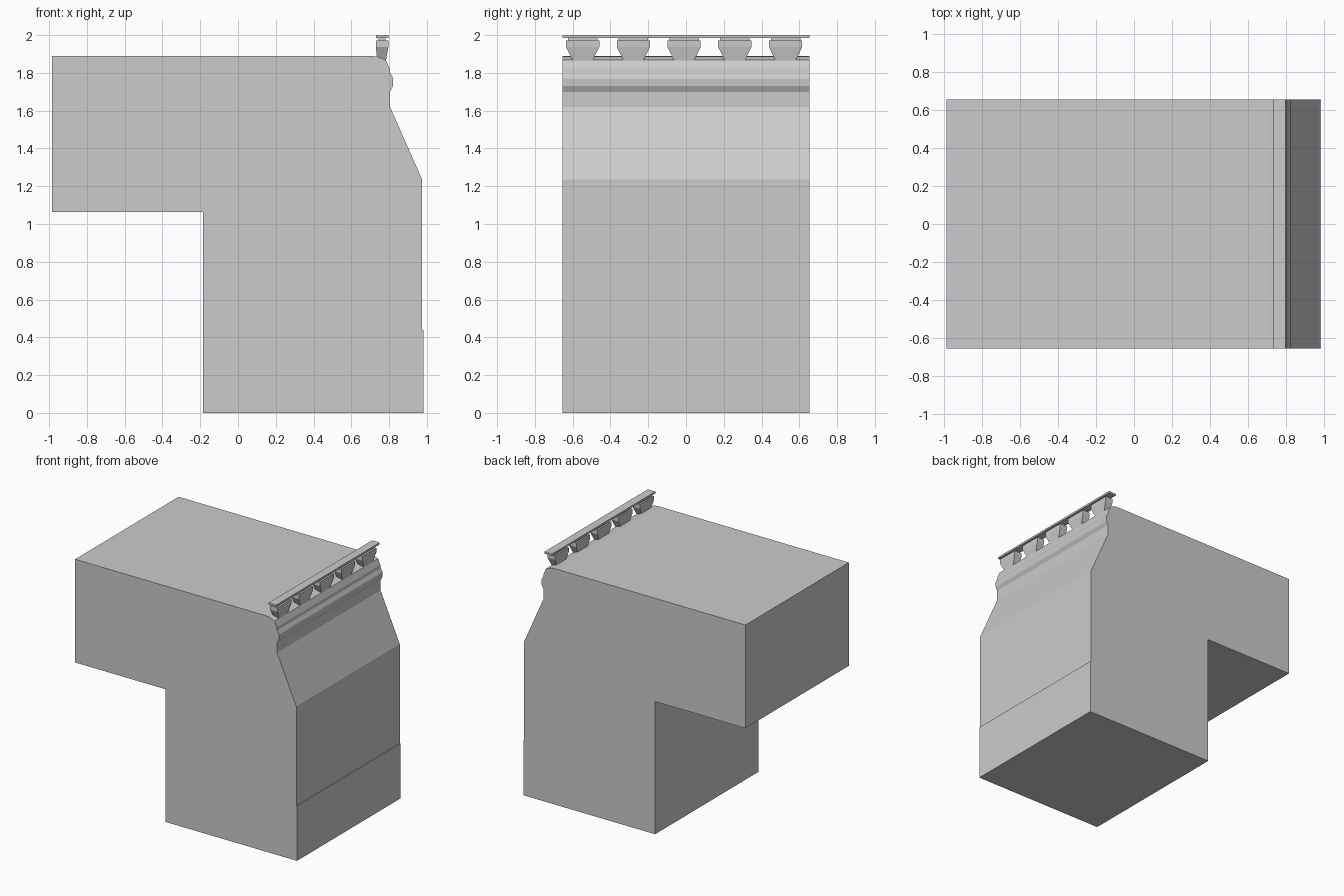
import bpy, bmesh

if "Cube" in bpy.data.objects:
    bpy.data.objects.remove(bpy.data.objects["Cube"])


def loft(name, rings):
    """Solid through a list of closed vertex rings, capped at both ends."""
    bm = bmesh.new()
    loops = [[bm.verts.new(p) for p in ring] for ring in rings]
    n = len(loops[0])
    for a, b in zip(loops, loops[1:]):
        for i in range(n):
            j = (i + 1) % n
            bm.faces.new((a[i], a[j], b[j], b[i]))
    bm.faces.new(loops[0][::-1])
    bm.faces.new(loops[-1])
    bmesh.ops.recalc_face_normals(bm, faces=bm.faces)
    mesh = bpy.data.meshes.new(name)
    bm.to_mesh(mesh)
    bm.free()
    obj = bpy.data.objects.new(name, mesh)
    bpy.context.collection.objects.link(obj)
    return obj


def rect(x0, x1, y, half, z):
    return [(x0, y - half, z), (x1, y - half, z),
            (x1, y + half, z), (x0, y + half, z)]


HALF = 0.655

# Main body: L-shaped side profile with moulded upper front edge
profile = [(-0.985, 1.063), (-0.185, 1.063), (-0.185, 0), (0.982, 0),
           (0.982, 0.44), (0.975, 0.44), (0.975, 1.235), (0.805, 1.62),
           (0.805, 1.70), (0.82, 1.73), (0.822, 1.77), (0.806, 1.80),
           (0.803, 1.822), (0.783, 1.868), (0.735, 1.887), (0.70, 1.89),
           (-0.985, 1.89)]
loft("body", [[(x, y, z) for x, z in profile] for y in (-HALF, HALF)])

# Rail along the top edge
loft("top_rail", [rect(0.73, 0.797, 0, HALF, z) for z in (1.985, 2.0)])

# Row of tapered brackets, each with a small neck below the rail
for i in range(5):
    y = -0.01 + (i - 2) * 0.2685
    loft(f"bracket_{i + 1}", [
        rect(0.738, 0.782, y, 0.045, 1.857),
        rect(0.737, 0.784, y, 0.055, 1.87),
        rect(0.73, 0.796, y, 0.088, 1.937),
        rect(0.73, 0.796, y, 0.088, 1.971)])
    loft(f"bracket_neck_{i + 1}",
         [rect(0.743, 0.781, y, 0.078, z) for z in (1.971, 1.985)])
